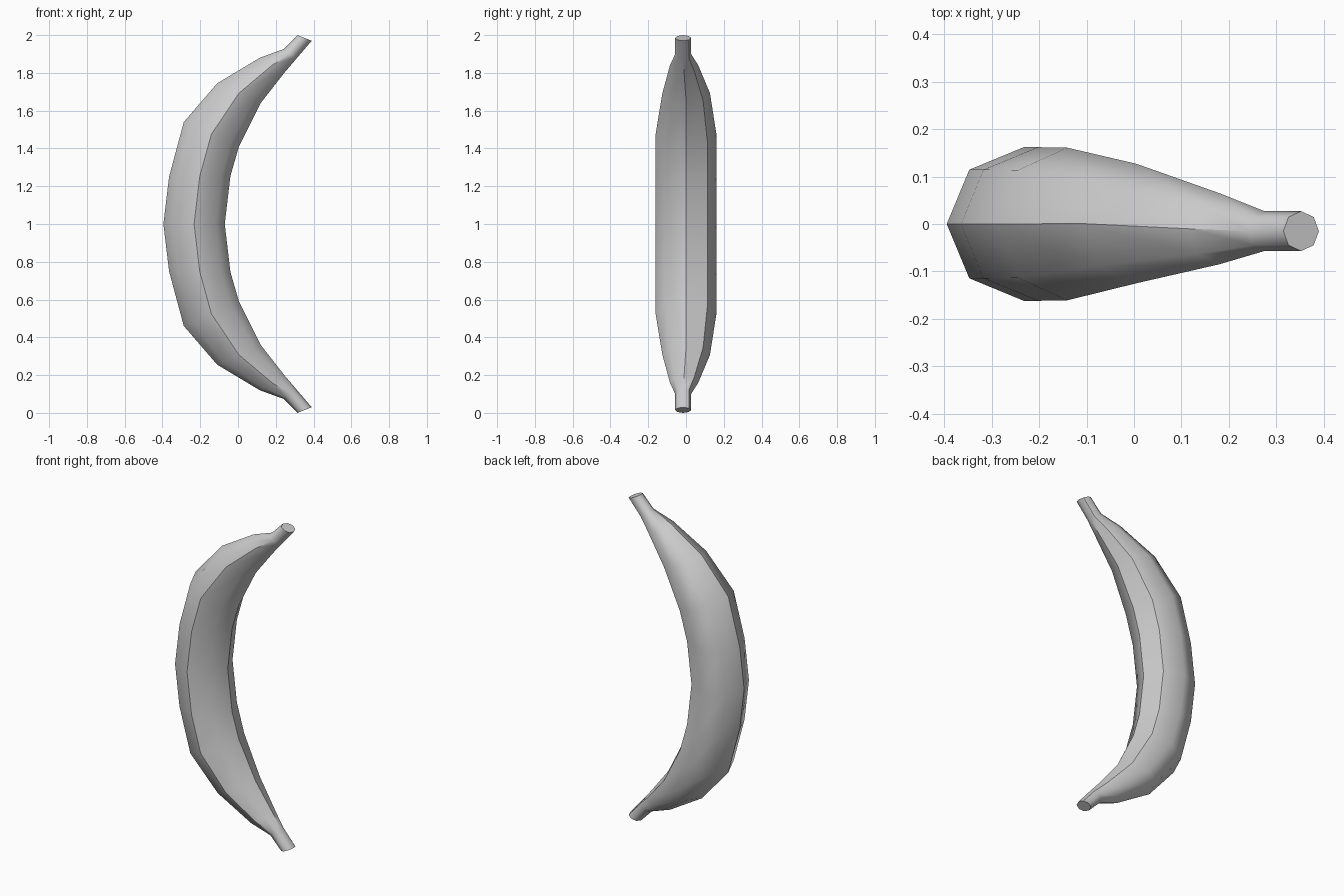
import bpy, bmesh, math

if "Cube" in bpy.data.objects:
    bpy.data.objects.remove(bpy.data.objects["Cube"])

SIDES = 8
# Upper-half rings: outer x, z, inner x, z, centre y, half width in y
HALF = [
    (-0.395, 1.00, -0.07, 1.00, 0.0, 0.162),
    (-0.365, 1.25, -0.04, 1.255, 0.0, 0.162),
    (-0.287, 1.54, 0.005, 1.41, 0.0, 0.161),
    (-0.11, 1.745, 0.12, 1.64, 0.001, 0.126),
    (0.115, 1.88, 0.245, 1.80, -0.01, 0.075),
    (0.242, 1.926, 0.308, 1.874, -0.015, 0.042),
    (0.315, 2.00, 0.39, 1.97, -0.015, 0.042),
]
# Mirror the upper half about z = 1 to get the lower half
lower = [(a, 2 - b, c, 2 - d, y, r) for a, b, c, d, y, r in reversed(HALF[1:])]
rings = lower + HALF

bm = bmesh.new()


def add_ring(ox, oz, ix, iz, cy, r):
    """Octagon with one corner on the inner curve and one on the outer."""
    verts = []
    for k in range(SIDES):
        a = 2 * math.pi * k / SIDES
        t = (1 + math.cos(a)) / 2
        verts.append(bm.verts.new((ox + (ix - ox) * t,
                                   cy + r * math.sin(a),
                                   oz + (iz - oz) * t)))
    return verts


# Skin of the fruit and both stems
loops = [add_ring(*r) for r in rings]
for lo, hi in zip(loops, loops[1:]):
    for k in range(SIDES):
        n = (k + 1) % SIDES
        bm.faces.new((lo[k], lo[n], hi[n], hi[k])).smooth = True

# Flat cut ends
for ring in (loops[0][::-1], loops[-1]):
    cap = bm.faces.new(ring)
    for e in cap.edges:
        e.smooth = False

# Lengthwise ridges: inner, inner-back, outer and front corners
last = len(loops) - 2
for k in (0, 1, 4, 6):
    for i in range(last + 1):
        if k == 1 or 0 < i < last:
            bm.edges.get((loops[i][k], loops[i + 1][k])).smooth = False

bmesh.ops.recalc_face_normals(bm, faces=bm.faces)
mesh = bpy.data.meshes.new("banana")
bm.to_mesh(mesh)
bm.free()
bpy.context.collection.objects.link(bpy.data.objects.new("banana", mesh))
